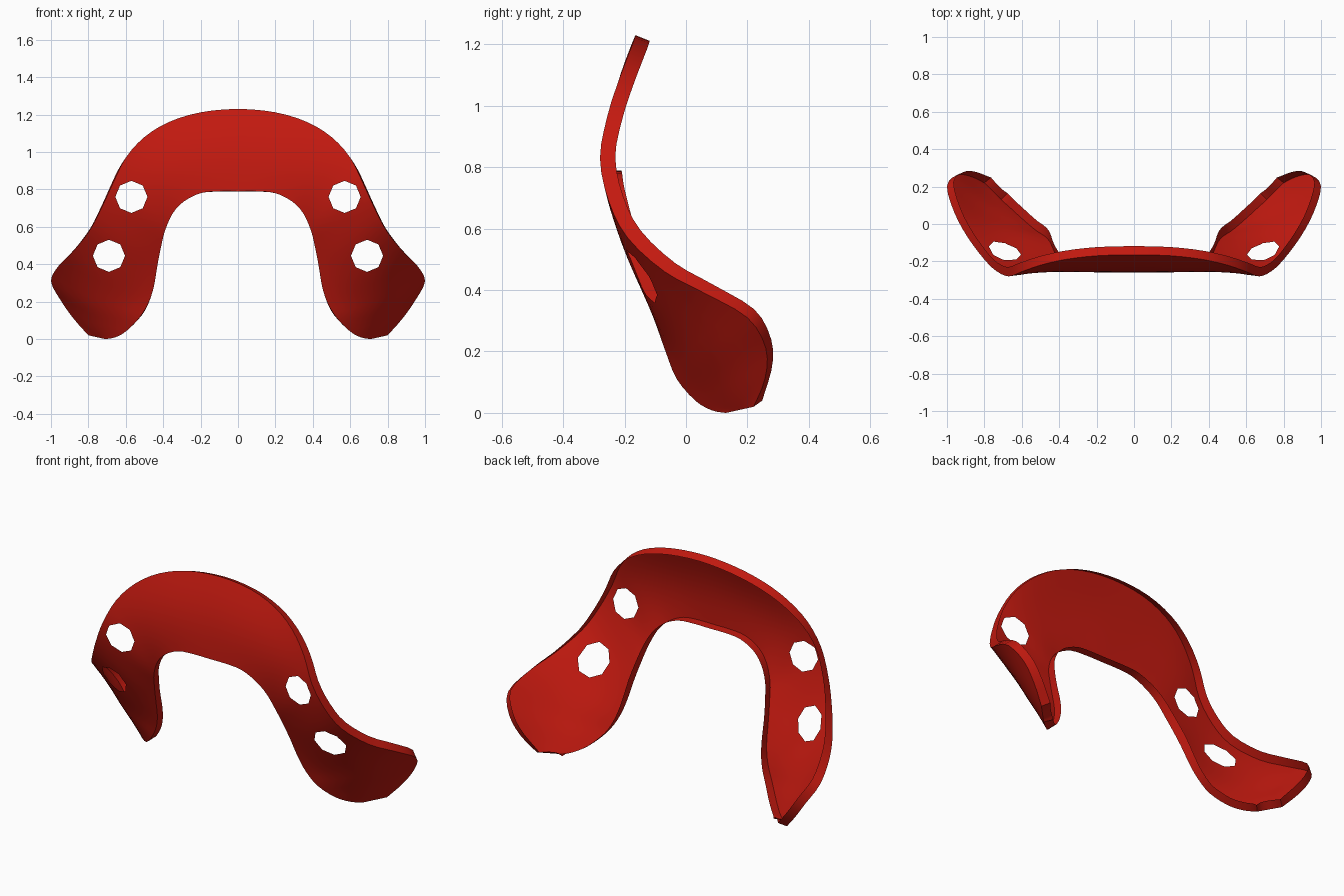
import bpy, bmesh, math
from mathutils import Vector, Matrix

if "Cube" in bpy.data.objects:
    bpy.data.objects.remove(bpy.data.objects["Cube"])

# Stations along the right half: inner edge xyz, outer edge xyz, outward bulge
STATIONS = [
    ((0, -.26, .79), (0, -.165, 1.23), .025),
    ((.1, -.26, .79), (.2, -.17, 1.212), .025),
    ((.2, -.258, .78), (.37, -.19, 1.16), .022),
    ((.29, -.252, .735), (.5, -.22, 1.08), .018),
    ((.35, -.237, .67), (.6, -.255, .97), .012),
    ((.39, -.212, .58), (.67, -.28, .83), .008),
    ((.41, -.18, .5), (.735, -.252, .69), .008),
    ((.43, -.14, .4), (.80, -.19, .57), .015),
    ((.45, -.095, .28), (.89, -.07, .46), .027),
    ((.48, -.063, .19), (.96, .06, .39), .037),
    ((.53, -.03, .11), (1.0, .20, .31), .042),
    ((.60, .03, .04), (.95, .26, .21), .03),
    ((.66, .085, .008), (.88, .257, .11), .015),
    ((.71, .13, 0), (.80, .22, .02), .0),
]
SUB, ACROSS, RIM = 3, 10, .05
HOLES, HOLE_R = ((.57, .76), (.69, .445)), .086


def smooth_path(pts):
    """Catmull-Rom subdivision of a point list."""
    out = []
    for i in range(len(pts) - 1):
        b, c = pts[i], pts[i + 1]
        # mirrored neighbour at the centre keeps the top of the arch level
        a = pts[i - 1] if i else Vector((-c.x, c.y, c.z))
        d = pts[min(i + 2, len(pts) - 1)]
        for k in range(SUB):
            t = k / SUB
            out.append(.5 * (2 * b + (c - a) * t + (2 * a - 5 * b + 4 * c - d) * t * t
                             + (3 * b - a - 3 * c + d) * t ** 3))
    return out + [pts[-1]]


# Curved front skin of the guard
inner = smooth_path([Vector(s[0]) for s in STATIONS])
outer = smooth_path([Vector(s[1]) for s in STATIONS])
bulge = [p.y for p in smooth_path([Vector((i, s[2], 0)) for i, s in enumerate(STATIONS)])]
bm = bmesh.new()
rows = []
for i, (a, b) in enumerate(zip(inner, outer)):
    lo, hi = max(i - 1, 0), min(i + 1, len(inner) - 1)
    along = (inner[hi] + outer[hi]) - (inner[lo] + outer[lo])
    n = along.cross(b - a).normalized()
    if i == 0:
        n.x = 0
    rows.append([bm.verts.new(a.lerp(b, j / ACROSS)
                              + n * bulge[i] * math.sin(math.pi * j / ACROSS))
                 for j in range(ACROSS + 1)])
for r, s in zip(rows, rows[1:]):
    for j in range(ACROSS):
        bm.faces.new((r[j], s[j], s[j + 1], r[j + 1]))
mesh = bpy.data.meshes.new("guard_shell")
bm.to_mesh(mesh)
bm.free()
guard = bpy.data.objects.new("guard_shell", mesh)
bpy.context.collection.objects.link(guard)

# Faceted strap holes, cut straight from the front
bm = bmesh.new()
for side in (-1, 1):
    for x, z in HOLES:
        m = Matrix.Translation((side * x, 0, z)) @ Matrix.Rotation(math.pi / 2, 4, 'X')
        bmesh.ops.create_cone(bm, cap_ends=True, segments=8, radius1=HOLE_R,
                              radius2=HOLE_R, depth=1.2, matrix=m)
mesh = bpy.data.meshes.new("hole_cutter")
bm.to_mesh(mesh)
bm.free()
cutter = bpy.data.objects.new("hole_cutter", mesh)
cutter.hide_render = True
bpy.context.collection.objects.link(cutter)

# Two slots: skin and rim in the first, temporary back skin in the second
for name in ("red", "back_skin"):
    mat = bpy.data.materials.new(name)
    mat.diffuse_color = (.55, .01, .005, 1)
    mat.use_nodes = True
    mat.node_tree.nodes["Principled BSDF"].inputs["Base Color"].default_value = mat.diffuse_color
    guard.data.materials.append(mat)

# Mirror, thicken towards the back, cut
m = guard.modifiers.new("mirror", 'MIRROR')
m.use_clip = True
m = guard.modifiers.new("rim", 'SOLIDIFY')
m.thickness, m.offset, m.material_offset = RIM, -1, 1
m = guard.modifiers.new("holes", 'BOOLEAN')
m.object, m.operation, m.solver = cutter, 'DIFFERENCE', 'EXACT'
bpy.context.view_layer.objects.active = guard
guard.select_set(True)
bpy.ops.object.convert(target='MESH')
bpy.data.objects.remove(cutter)

# Open the back: keep only the front skin and the rim flange around it
bm = bmesh.new()
bm.from_mesh(guard.data)
extra = [f for f in bm.faces if f.material_index == 1 or any(
    all(math.hypot(abs(v.co.x) - x, v.co.z - z) < HOLE_R + .001 for v in f.verts)
    for x, z in HOLES) and abs(f.normal.y) < .05]
bmesh.ops.delete(bm, geom=extra, context='FACES')
bm.to_mesh(guard.data)
bm.free()
guard.data.materials.pop(index=1)
bpy.ops.object.shade_smooth_by_angle(angle=math.radians(30))
